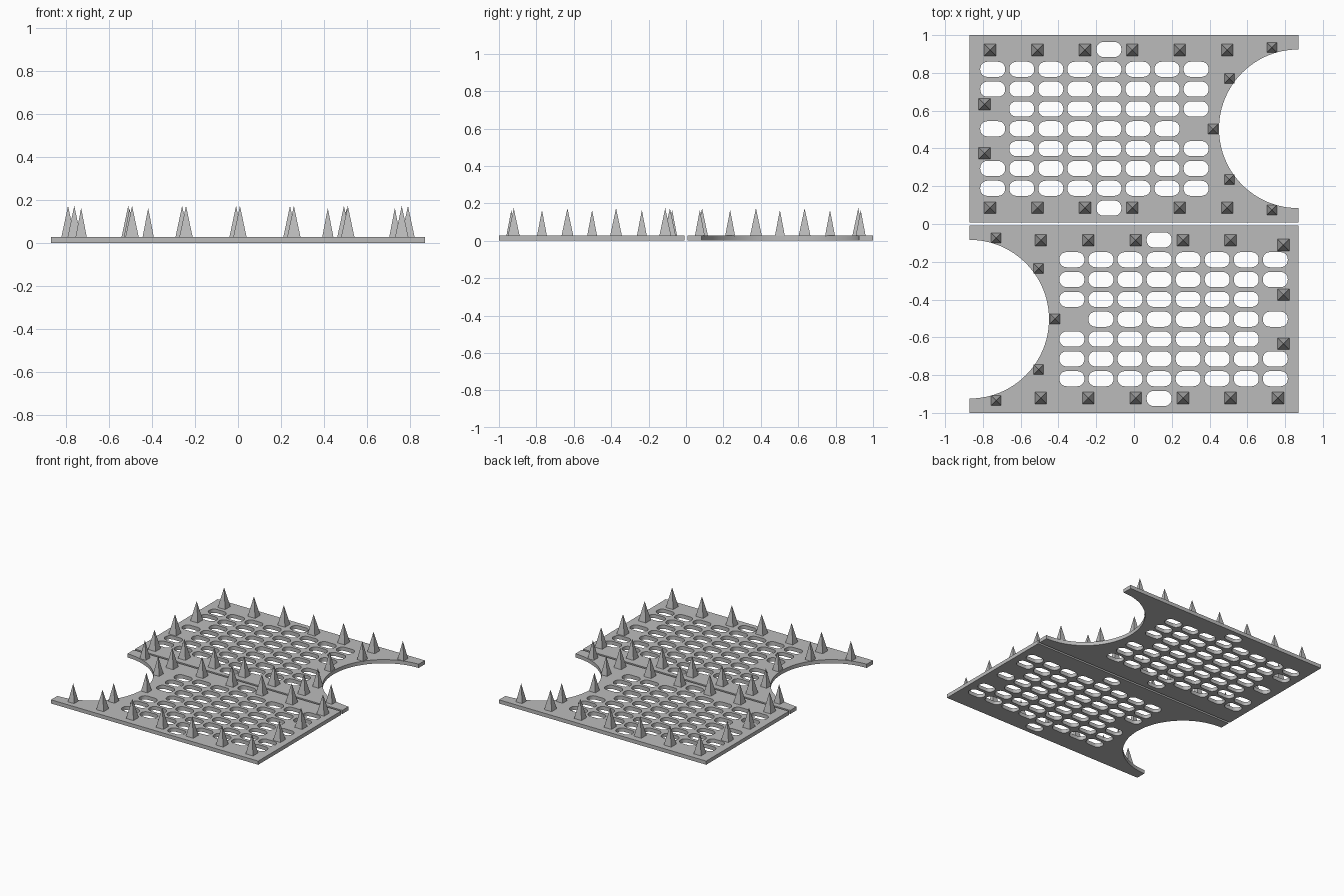
import bpy, bmesh, math
from mathutils import Matrix

if "Cube" in bpy.data.objects:
    bpy.data.objects.remove(bpy.data.objects["Cube"])

T = 0.028                      # plate thickness
Y0, Y1, X = 0.008, 1.0, 0.87   # plate extents
CY, R = 0.504, 0.42            # arc cut-out centre and radius

steel = bpy.data.materials.new("steel grey")
steel.diffuse_color = (0.5, 0.5, 0.5, 1)
steel.use_nodes = True
steel.node_tree.nodes["Principled BSDF"].inputs["Base Color"].default_value = steel.diffuse_color


def outline():
    # Rectangle with a half-round bite on one short side
    pts = [(X, Y1), (-X, Y1), (-X, Y0), (X, Y0)]
    for i in range(49):
        a = -math.pi / 2 - math.pi * i / 48
        pts.append((X + R * math.cos(a), CY + R * math.sin(a)))
    return pts


def slot(cx, cy, w=0.132, h=0.08, r=0.037):
    # Rounded slot
    pts = []
    for k, (sx, sy) in enumerate([(1, 1), (-1, 1), (-1, -1), (1, -1)]):
        for i in range(7):
            a = math.pi / 2 * (k + i / 6)
            pts.append((cx + sx * (w / 2 - r) + r * math.cos(a),
                        cy + sy * (h / 2 - r) + r * math.sin(a)))
    return pts


def slots():
    # Grid of slots with a few left out
    for row in range(-4, 5):
        for col in range(8):
            if abs(row) == 4 and col != 4:
                continue
            if (abs(row) == 1 and col == 0) or (row == 0 and col == 7):
                continue
            yield slot(-0.748 + 0.1538 * col, CY + 0.105 * row)


def plate(name, turn):
    cu = bpy.data.curves.new(name, 'CURVE')
    cu.dimensions, cu.fill_mode, cu.extrude = '2D', 'BOTH', T / 2
    for pts in [outline(), *slots()]:
        s = cu.splines.new('POLY')
        s.points.add(len(pts) - 1)
        for p, (x, y) in zip(s.points, pts):
            p.co = (x, y, 0, 1)
        s.use_cyclic_u = True
    tmp = bpy.data.objects.new(name + "_outline", cu)
    bpy.context.collection.objects.link(tmp)
    bpy.context.view_layer.update()
    me = bpy.data.meshes.new_from_object(
        tmp.evaluated_get(bpy.context.evaluated_depsgraph_get()))
    bpy.data.objects.remove(tmp)
    bm = bmesh.new()
    bm.from_mesh(me)
    bmesh.ops.remove_doubles(bm, verts=bm.verts, dist=1e-5)
    bmesh.ops.recalc_face_normals(bm, faces=bm.faces)
    bmesh.ops.transform(bm, matrix=turn @ Matrix.Translation((0, 0, T / 2)),
                        verts=bm.verts)
    finish(name, bm, me)


def finish(name, bm, me, smooth=True):
    bm.to_mesh(me)
    bm.free()
    me.materials.clear()
    me.materials.append(steel)
    ob = bpy.data.objects.new(name, me)
    bpy.context.collection.objects.link(ob)
    if smooth:
        bpy.ops.object.select_all(action='DESELECT')
        ob.select_set(True)
        bpy.context.view_layer.objects.active = ob
        bpy.ops.object.shade_smooth_by_angle(angle=math.radians(30))


def spikes(name, turn, inner_corner):
    # Square pyramids: large ones on the straight edges, small ones on the arc
    big = [(-0.762 + 0.251 * i, y) for i in range(6) for y in (0.921, 0.086)]
    big[1] = inner_corner
    big += [(-0.791, 0.634), (-0.791, 0.374)]
    small = [(0.73, 0.934), (0.505, 0.77), (0.418, 0.502),
             (0.505, 0.236), (0.73, 0.074)]
    bm = bmesh.new()
    for pts, w, top in ((big, 0.063, 0.174), (small, 0.053, 0.164)):
        for x, y in pts:
            base = T - 0.002
            m = (turn @ Matrix.Translation((x, y, (top + base) / 2))
                 @ Matrix.Rotation(math.pi / 4, 4, 'Z'))
            bmesh.ops.create_cone(bm, cap_ends=True, segments=4,
                                  radius1=w / math.sqrt(2), radius2=0,
                                  depth=top - base, matrix=m)
    finish(name, bm, bpy.data.meshes.new(name), smooth=False)


# Two plates, the second turned half way round
for side, ang, corner in (("back", 0, (-0.762, 0.086)),
                          ("front", math.pi, (-0.791, 0.111))):
    turn = Matrix.Rotation(ang, 4, 'Z')
    plate(side + "_plate", turn)
    spikes(side + "_spikes", turn, corner)
